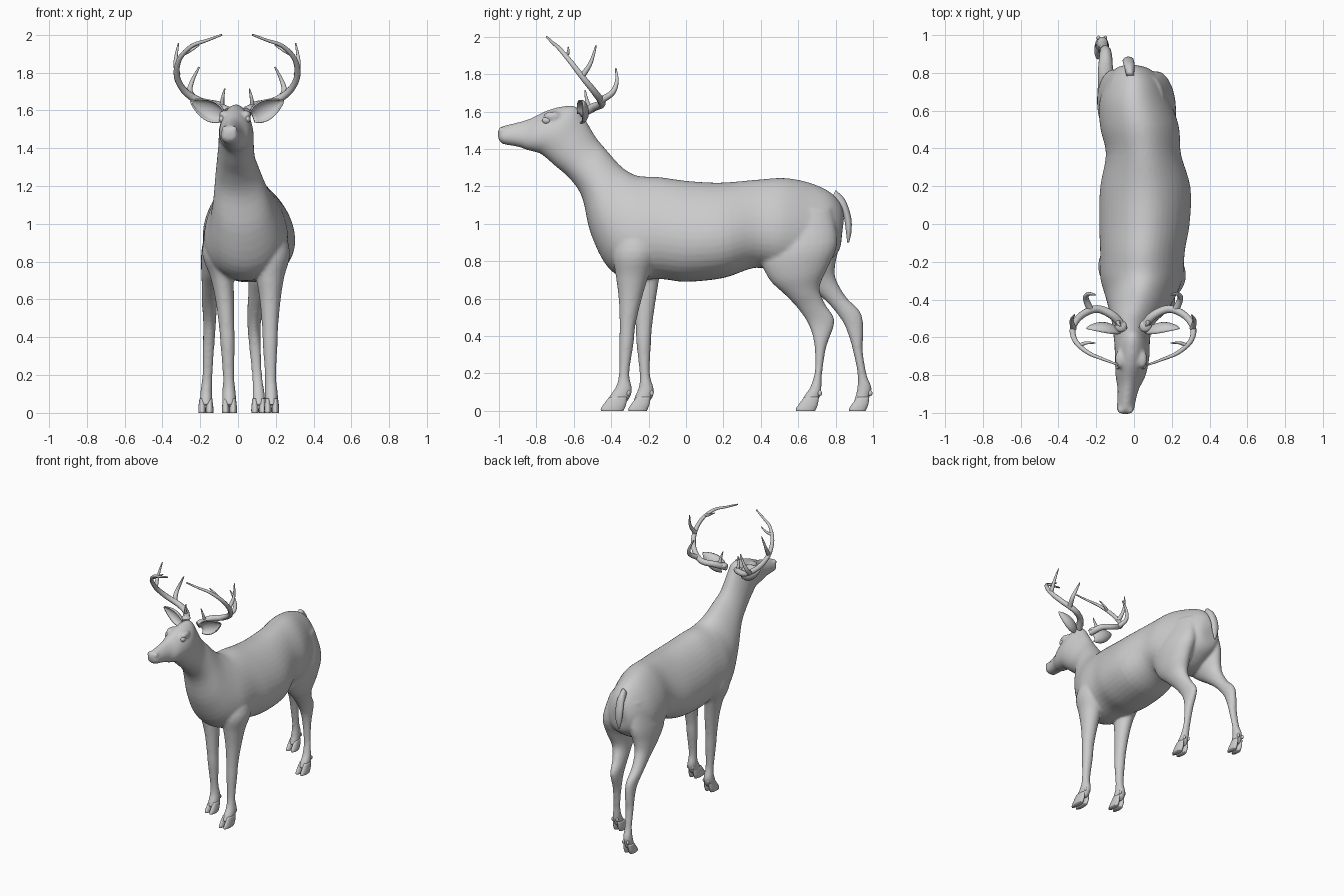
import bpy, bmesh, math
from mathutils import Vector


def catmull(rows, steps):
    """Smoothly resample a list of equal-length tuples."""
    rows = [tuple(r) for r in rows]
    out = []
    for i in range(len(rows) - 1):
        p0, p1 = rows[max(i - 1, 0)], rows[i]
        p2, p3 = rows[i + 1], rows[min(i + 2, len(rows) - 1)]
        for s in range(steps):
            t = s / steps
            out.append(tuple(0.5 * (2 * b + (c - a) * t + (2 * a - 5 * b + 4 * c - d) * t * t
                                    + (3 * b - a - 3 * c + d) * t ** 3)
                             for a, b, c, d in zip(p0, p1, p2, p3)))
    out.append(rows[-1])
    return out


def finish(bm, name):
    bmesh.ops.recalc_face_normals(bm, faces=bm.faces)
    me = bpy.data.meshes.new(name)
    bm.to_mesh(me)
    bm.free()
    me.shade_smooth()
    ob = bpy.data.objects.new(name, me)
    bpy.context.collection.objects.link(ob)
    return ob


def loft(name, rows, pear=0.0, steps=4, n=28):
    """Rows: side-view edge A (y, z), edge B (y, z), centre x, half width."""
    bm = bmesh.new()
    prev = None
    for ya, za, yb, zb, cx, hw in catmull(rows, steps):
        ring = []
        for i in range(n):
            t = 2 * math.pi * i / n
            s, c = math.sin(t), math.cos(t)
            ring.append(bm.verts.new((cx + hw * c * (1 - pear * s),
                                      (ya + yb) / 2 + (ya - yb) / 2 * s,
                                      (za + zb) / 2 + (za - zb) / 2 * s)))
        if prev:
            for i in range(n):
                j = (i + 1) % n
                bm.faces.new((prev[i], prev[j], ring[j], ring[i]))
        else:
            bm.faces.new(ring)
        prev = ring
    bm.faces.new(prev)
    return finish(bm, name)


def ball(name, loc, size):
    bm = bmesh.new()
    bmesh.ops.create_uvsphere(bm, u_segments=20, v_segments=12, radius=1)
    bmesh.ops.scale(bm, vec=size, verts=bm.verts)
    bmesh.ops.translate(bm, vec=loc, verts=bm.verts)
    return finish(bm, name)


# Torso, neck and head from rump to nose
skin = [loft("body", [
    (.845, 1.03, .835, .95, -.02, .03), (.83, 1.10, .82, .86, -.01, .085),
    (.77, 1.17, .76, .80, 0, .14), (.66, 1.22, .64, .74, .005, .185),
    (.525, 1.245, .5, .74, .03, .205), (.37, 1.235, .37, .765, .05, .195),
    (.18, 1.22, .2, .71, .06, .235), (0, 1.23, 0, .69, .055, .235),
    (-.145, 1.25, -.14, .705, .045, .22), (-.25, 1.255, -.30, .70, .04, .215),
    (-.31, 1.28, -.42, .77, .035, .185), (-.36, 1.32, -.51, .95, .02, .15),
    (-.43, 1.40, -.555, 1.14, 0, .118), (-.48, 1.46, -.62, 1.24, -.01, .10),
    (-.54, 1.56, -.70, 1.31, -.01, .092), (-.585, 1.625, -.77, 1.37, -.01, .09),
    (-.66, 1.628, -.81, 1.385, -.013, .085), (-.745, 1.605, -.85, 1.395, -.02, .076),
    (-.84, 1.56, -.89, 1.41, -.03, .056), (-.93, 1.535, -.945, 1.42, -.04, .048),
    (-.985, 1.52, -.98, 1.427, -.045, .045), (-1.008, 1.49, -1.0, 1.445, -.045, .028),
], pear=.2, n=40)]

# Legs: front edge, back edge, centre x, half width, from the top down
skin.append(loft("hind_leg_right", [
    (.45, 1.08, .78, 1.08, .09, .07), (.39, .86, .81, .90, .12, .10),
    (.44, .71, .76, .77, .13, .08), (.53, .62, .715, .66, .115, .06),
    (.60, .545, .745, .57, .095, .045), (.655, .46, .795, .48, .085, .035),
    (.685, .36, .75, .34, .09, .031), (.69, .22, .728, .20, .10, .027),
    (.665, .13, .725, .13, .107, .03), (.635, .085, .722, .09, .11, .033),
    (.61, .04, .70, .04, .11, .033)]))
skin.append(loft("hind_leg_left", [
    (.48, 1.08, .80, 1.08, -.07, .07), (.45, .86, .82, .90, -.105, .085),
    (.55, .74, .80, .79, -.125, .07), (.66, .66, .80, .71, -.14, .052),
    (.76, .575, .855, .61, -.15, .042), (.835, .48, .935, .525, -.15, .035),
    (.87, .40, .948, .42, -.153, .032), (.893, .32, .945, .32, -.157, .03),
    (.917, .20, .967, .19, -.162, .027), (.915, .12, .993, .12, -.167, .031),
    (.895, .04, .97, .04, -.17, .034)]))
skin.append(loft("front_leg_right", [
    (-.34, 1.02, -.14, 1.02, .15, .08), (-.39, .85, -.15, .85, .175, .10),
    (-.375, .72, -.20, .72, .17, .075), (-.36, .60, -.236, .60, .17, .056),
    (-.355, .46, -.27, .46, .17, .043), (-.357, .36, -.28, .36, .17, .039),
    (-.358, .20, -.303, .20, .172, .03), (-.375, .13, -.288, .12, .175, .033),
    (-.405, .085, -.295, .08, .177, .035), (-.43, .04, -.32, .04, .178, .034)]))
skin.append(loft("front_leg_left", [
    (-.30, 1.02, -.08, 1.02, -.07, .085), (-.34, .85, -.11, .85, -.10, .09),
    (-.30, .72, -.14, .72, -.085, .062), (-.28, .60, -.16, .60, -.07, .05),
    (-.27, .46, -.18, .46, -.06, .041), (-.265, .36, -.187, .36, -.055, .038),
    (-.248, .20, -.193, .20, -.05, .03), (-.252, .13, -.172, .12, -.048, .034),
    (-.27, .085, -.175, .08, -.047, .037), (-.285, .04, -.20, .04, -.045, .036)]))

# Brows and nose pads blended into the skin
for s in (-1, 1):
    skin.append(ball("brow", (-.015 + s * .058, -.715, 1.575), (.028, .05, .026)))
    skin.append(ball("nose_pad", (-.045 + s * .022, -.985, 1.498), (.022, .02, .022)))

# Fuse into one continuous skin
bpy.ops.object.select_all(action='DESELECT')
for ob in skin:
    ob.select_set(True)
bpy.context.view_layer.objects.active = skin[0]
bpy.ops.object.join()
body = bpy.context.view_layer.objects.active
rm = body.modifiers.new("fuse", 'REMESH')
rm.mode, rm.voxel_size, rm.use_smooth_shade = 'VOXEL', .009, True
sm = body.modifiers.new("soften", 'SMOOTH')
sm.factor, sm.iterations = .5, 8
for m in ("fuse", "soften"):
    bpy.ops.object.modifier_apply(modifier=m)
body.data.shade_smooth()

# Cloven hooves with dewclaws
for name, cx, yf, yb in (("hind_right", .11, .588, .71), ("hind_left", -.17, .872, .98),
                         ("front_right", .178, -.455, -.315), ("front_left", -.045, -.308, -.19)):
    for s in (-1, 1):
        x = cx + s * .02
        loft(name + "_hoof", [(yf + .045, .075, yb, .075, x, .014), (yf + .015, .035, yb - .005, .035, x, .019),
                              (yf, .012, yb - .015, .01, x, .02), (yf, 0, yb - .02, 0, x, .019)], steps=3, n=16)
        ball(name + "_dewclaw", (cx + s * .018, yb + .005, .095), (.01, .012, .016))

# Tail
loft("tail", [(.80, 1.18, .77, 1.12, -.02, .02), (.85, 1.13, .825, 1.08, -.025, .028),
              (.882, 1.04, .845, 1.03, -.03, .03), (.885, .96, .855, .96, -.03, .024),
              (.872, .90, .862, .90, -.03, .006)], n=16)


def branch(name, pts, r0, r1, s):
    """Tapered antler tube, mirrored by s."""
    path = catmull(pts, 6)
    cu = bpy.data.curves.new(name, 'CURVE')
    cu.dimensions, cu.bevel_depth, cu.bevel_resolution, cu.use_fill_caps = '3D', 1, 3, True
    sp = cu.splines.new('POLY')
    sp.points.add(len(path) - 1)
    for i, (p, (x, y, z)) in enumerate(zip(sp.points, path)):
        p.co = (-.005 + s * x, y, z, 1)
        p.radius = r0 + (r1 - r0) * (i / (len(path) - 1)) ** 1.3
    ob = bpy.data.objects.new(name, cu)
    bpy.context.collection.objects.link(ob)
    bpy.ops.object.select_all(action='DESELECT')
    ob.select_set(True)
    bpy.context.view_layer.objects.active = ob
    bpy.ops.object.convert(target='MESH')
    bpy.context.view_layer.objects.active.data.shade_smooth()


def ear(name, s):
    """Cupped leaf opening forward."""
    a = Vector((.165, .02, .085))
    b = Vector((-.40, -.25, .88)).normalized()
    back = Vector((.1, .95, .2)).normalized()
    bm = bmesh.new()
    nu, nv = 14, 10
    grid = []
    for i in range(nu + 1):
        u = i / nu
        w = .052 * (math.sin(math.pi * (.14 + .86 * u ** .85))) ** .8 + .002
        row = []
        for j in range(nv + 1):
            v = (j / nv - .5) * math.pi
            p = Vector((.08, -.575, 1.565)) + a * u + b * w * math.sin(v) + back * w * .8 * math.cos(v)
            row.append(bm.verts.new((-.005 + s * p.x, p.y, p.z)))
        grid.append(row)
    for i in range(nu):
        for j in range(nv):
            bm.faces.new((grid[i][j], grid[i + 1][j], grid[i + 1][j + 1], grid[i][j + 1]))
    ob = finish(bm, name)
    so = ob.modifiers.new("thickness", 'SOLIDIFY')
    so.thickness, so.offset = .008, 0


# Antlers, ears and eyes on both sides
for side, s in (("right", 1), ("left", -1)):
    branch(side + "_antler_beam", [
        (.05, -.56, 1.59), (.10, -.49, 1.625), (.19, -.45, 1.645), (.275, -.485, 1.70), (.318, -.55, 1.78),
        (.305, -.62, 1.87), (.24, -.68, 1.94), (.16, -.715, 1.97), (.08, -.745, 2.0)], .024, .005, s)
    branch(side + "_brow_tine", [(.08, -.51, 1.61), (.077, -.53, 1.66), (.065, -.54, 1.715)], .014, .003, s)
    branch(side + "_rear_tine", [(.225, -.455, 1.66), (.25, -.395, 1.70), (.235, -.37, 1.76), (.20, -.375, 1.83)],
           .019, .004, s)
    branch(side + "_middle_tine", [(.315, -.555, 1.79), (.325, -.51, 1.86), (.31, -.48, 1.955)], .016, .003, s)
    branch(side + "_upper_tine", [(.285, -.645, 1.90), (.25, -.63, 1.915), (.20, -.63, 1.945)], .012, .003, s)
    ball(side + "_antler_burr", (-.005 + s * .065, -.54, 1.608), (.032, .032, .018))
    ear(side + "_ear", s)
    ball(side + "_eye", (-.018 + s * .068, -.745, 1.553), (.016, .024, .019))
